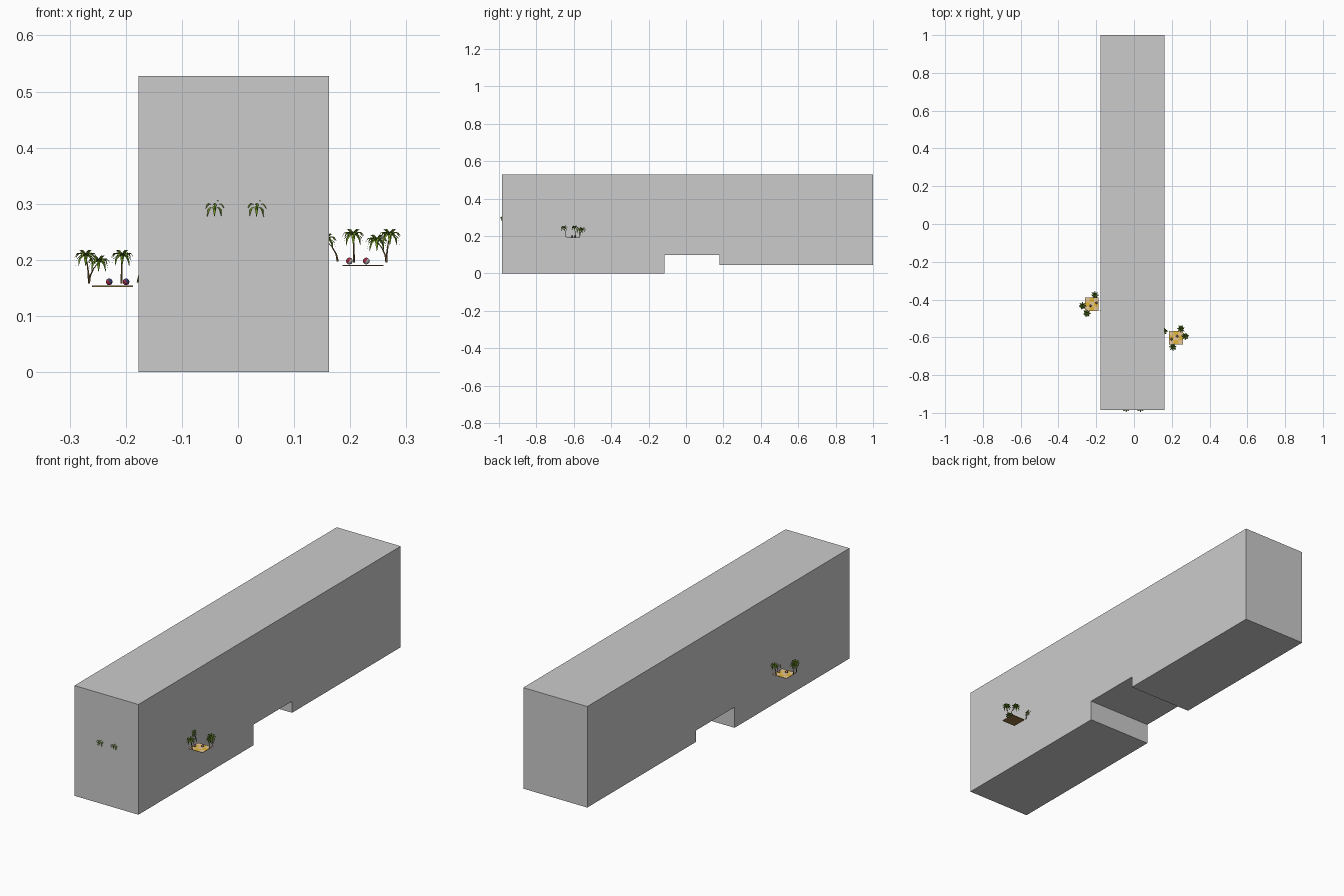
import bpy, bmesh
from math import sin, cos, pi, radians
from mathutils import Vector, Matrix

if "Cube" in bpy.data.objects:
    bpy.data.objects.remove(bpy.data.objects["Cube"])


def material(name, rgb):
    m = bpy.data.materials.new(name)
    m.diffuse_color = (*rgb, 1)
    m.use_nodes = True
    m.node_tree.nodes["Principled BSDF"].inputs["Base Color"].default_value = m.diffuse_color
    return m


LEAF = material("leaf", (0.20, 0.36, 0.02))
DARK = material("dark_leaf", (0.07, 0.15, 0.01))
BARK = material("bark", (0.20, 0.12, 0.04))
SAND = material("sand", (0.80, 0.58, 0.32))
GOLD = material("gold_sand", (0.78, 0.48, 0.04))
EARTH = material("earth", (0.30, 0.17, 0.05))
RED = material("red", (0.45, 0.03, 0.06))
WHITE = material("white", (0.85, 0.85, 0.85))
NAVY = material("navy", (0.05, 0.06, 0.18))


def finish(bm, name, mats, mat):
    me = bpy.data.meshes.new(name)
    bm.transform(mat)
    bm.to_mesh(me)
    bm.free()
    for m in mats:
        me.materials.append(m)
    ob = bpy.data.objects.new(name, me)
    bpy.context.collection.objects.link(ob)
    return ob


# Main hull: stepped side profile extruded across x
bm = bmesh.new()
profile = [(-0.985, 0), (-0.115, 0), (-0.115, 0.099), (0.178, 0.099),
           (0.178, 0.044), (1.0, 0.044), (1.0, 0.528), (-0.985, 0.528)]
face = bm.faces.new([bm.verts.new((-0.177, y, z)) for y, z in profile])
ext = bmesh.ops.extrude_face_region(bm, geom=[face])
bmesh.ops.translate(bm, vec=(0.339, 0, 0),
                    verts=[v for v in ext["geom"] if isinstance(v, bmesh.types.BMVert)])
bmesh.ops.recalc_face_normals(bm, faces=bm.faces)
finish(bm, "hull_block", [], Matrix.Identity(4))


def crown(name, centre, mat):
    """Arched leaf blades in a drooping and a raised ring."""
    bm = bmesh.new()
    rings = [(8, 0.0, [(0, 0), (0.008, 0.003), (0.015, -0.003), (0.018, -0.017)]),
             (7, 0.3, [(0, 0), (0.009, 0.007), (0.016, 0.006), (0.021, -0.002)]),
             (4, 0.6, [(0, 0), (0.005, 0.008), (0.010, 0.012), (0.014, 0.011)])]
    widths = [0.001, 0.0032, 0.0028, 0.0003]
    for count, start, arc in rings:
        for i in range(count):
            a = start + 2 * pi * i / count
            out, side = Vector((cos(a), sin(a), 0)), Vector((-sin(a), cos(a), 0))
            rows = []
            for (r, z), w in zip(arc, widths):
                p = out * r + Vector((0, 0, z)) + Vector(centre)
                drop = Vector((0, 0, -w * 0.5))
                rows.append([bm.verts.new(p - side * w + drop), bm.verts.new(p),
                             bm.verts.new(p + side * w + drop)])
            for r0, r1 in zip(rows, rows[1:]):
                for k in (0, 1):
                    f = bm.faces.new((r0[k], r1[k], r1[k + 1], r0[k + 1]))
                    f.material_index = (i + k) % 2
    finish(bm, name, [LEAF, DARK], mat)


def trunk(name, base, top, mat):
    """Slim five-sided trunk, curving and tapering."""
    bm = bmesh.new()
    base, top = Vector(base), Vector(top)
    rows = []
    for t, r in ((0, 0.0022), (0.35, 0.0016), (0.7, 0.0013), (1, 0.001)):
        p = base.lerp(top, t)
        p.xy = base.lerp(top, t * t).xy
        rows.append([bm.verts.new(p + Vector((r * cos(k * 2 * pi / 5), r * sin(k * 2 * pi / 5), 0)))
                     for k in range(5)])
    for a, b in zip(rows, rows[1:]):
        for k in range(5):
            bm.faces.new((a[k], a[(k + 1) % 5], b[(k + 1) % 5], b[k]))
    bm.faces.new(rows[0][::-1])
    bm.faces.new(rows[-1])
    finish(bm, name, [BARK], mat)


def island(label, location, angle):
    mat = Matrix.Translation(location) @ Matrix.Rotation(radians(angle), 4, 'Z')
    # Sand tray with patchwork top
    bm = bmesh.new()
    bmesh.ops.create_grid(bm, x_segments=3, y_segments=3, size=0.0365)
    tops = list(bm.faces)
    for i, f in enumerate(tops):
        f.material_index = i % 2
    ext = bmesh.ops.extrude_face_region(bm, geom=tops, use_keep_orig=True)
    low = [g for g in ext["geom"] if isinstance(g, bmesh.types.BMVert)]
    bmesh.ops.translate(bm, verts=low, vec=(0, 0, -0.002))
    for f in bm.faces:
        if f not in tops:
            f.material_index = 2
    bmesh.ops.recalc_face_normals(bm, faces=bm.faces)
    finish(bm, label + "_sand_tray", [SAND, GOLD, EARTH], mat)
    # Striped beach balls
    for n, (x, y) in enumerate([(-0.024, -0.008), (0.006, 0.008)]):
        bm = bmesh.new()
        bmesh.ops.create_uvsphere(bm, u_segments=12, v_segments=8, radius=0.006)
        for f in bm.faces:
            c = f.calc_center_median()
            s = sum(c.dot(Vector((cos(k), sin(k), 0))) > 0 for k in (0, pi / 3, 2 * pi / 3))
            f.material_index = s % 3
        finish(bm, f"{label}_ball_{n}", [RED, WHITE, NAVY],
               mat @ Matrix.Translation((x, y, 0.007)) @ Matrix.Rotation(0.6, 4, 'Y'))
    # Palms leaning outward around the tray
    palms = [((0.042, 0.034, 0.004), (0.025, 0.047, 0.042)),
             ((0.042, 0.010, 0.004), (0.048, 0.007, 0.052)),
             ((-0.016, -0.040, 0.004), (-0.017, -0.050, 0.052)),
             ((-0.045, 0.034, 0.006), (-0.066, 0.033, 0.044))]
    for n, (b, t) in enumerate(palms):
        trunk(f"{label}_palm_trunk_{n}", b, t, mat)
        crown(f"{label}_palm_crown_{n}", t, mat)


island("right", (0.2225, -0.602, 0.191), 0)
island("left", (-0.2235, -0.425, 0.154), 180)

# Two palms poking through the front wall
for n, x in enumerate((-0.042, 0.033)):
    trunk(f"front_palm_trunk_{n}", (x, -0.965, 0.245), (x, -0.976, 0.294), Matrix.Identity(4))
    crown(f"front_palm_crown_{n}", (x, -0.976, 0.294), Matrix.Identity(4))
